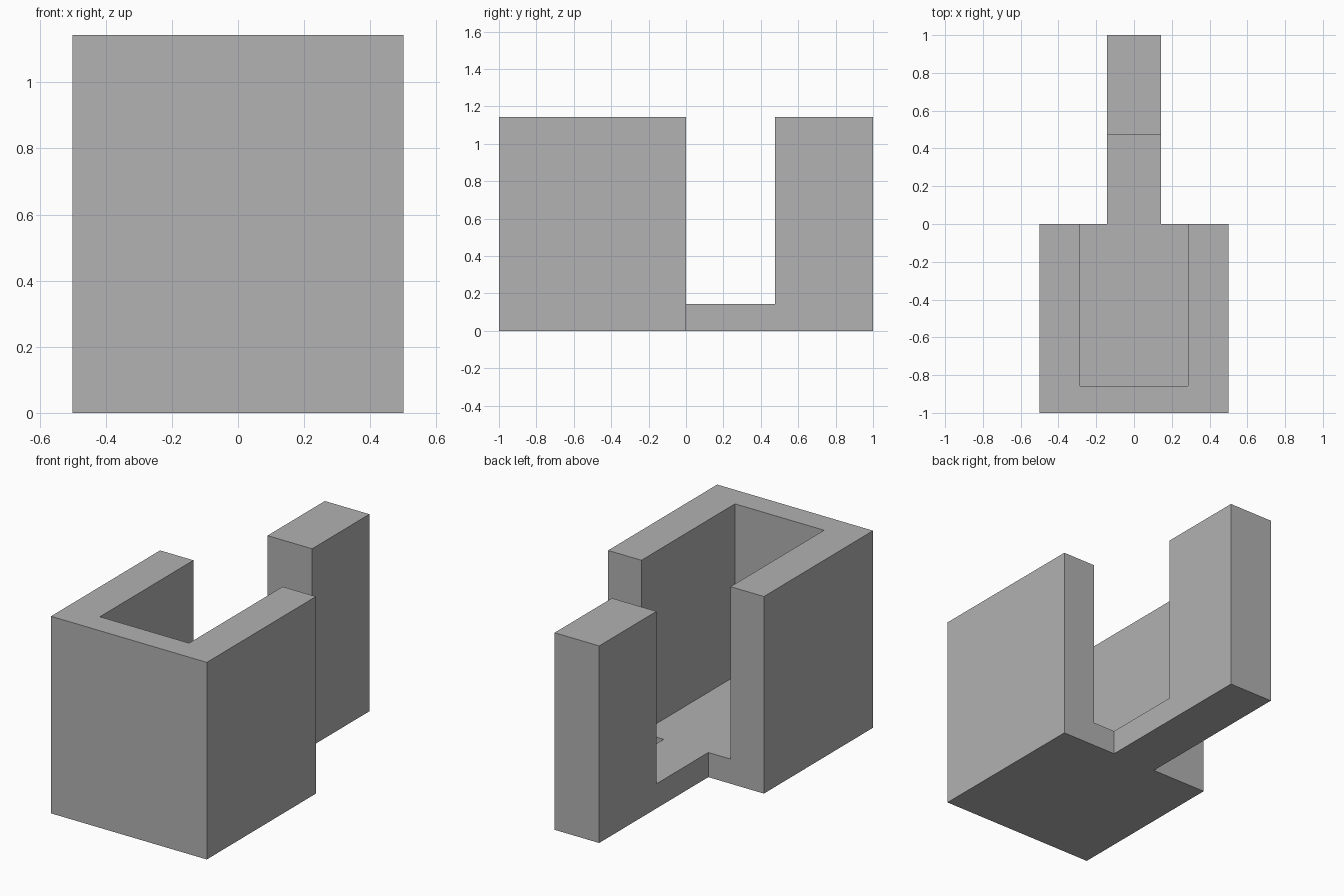
import bpy
import bmesh

cube = bpy.data.objects.get("Cube")
if cube:
    bpy.data.objects.remove(cube, do_unlink=True)

# Key dimensions
HALF, INNER, ARM = 0.5, 0.286, 0.143
FRONT, POCKET, POST, BACK = -1.0, -0.857, 0.475, 1.0
FLOOR, TOP = 0.143, 1.143

grey = bpy.data.materials.new("plain grey")
grey.use_nodes = True
colour = (0.445, 0.445, 0.445, 1)
grey.diffuse_color = colour
grey.node_tree.nodes["Principled BSDF"].inputs["Base Color"].default_value = colour

bm = bmesh.new()
corners = {}


def corner(x, y):
    if (x, y) not in corners:
        corners[x, y] = bm.verts.new((x, y, 0))
    return corners[x, y]


def plan_face(points):
    return bm.faces.new([corner(*p) for p in points])


def raise_faces(faces, height, keep):
    """Extrude plan faces upward and return the new top faces."""
    result = bmesh.ops.extrude_face_region(bm, geom=faces, use_keep_orig=keep)["geom"]
    moved = [g for g in result if isinstance(g, bmesh.types.BMVert)]
    bmesh.ops.translate(bm, verts=moved, vec=(0, 0, height))
    if not keep:
        old = [f for f in faces if f.is_valid]
        bmesh.ops.delete(bm, geom=old, context='FACES')
    return [g for g in result if isinstance(g, bmesh.types.BMFace)]


# Plan: U-shaped wall, pocket floor, connecting arm and rear post
wall = [(-HALF, FRONT), (HALF, FRONT), (HALF, 0), (INNER, 0),
        (INNER, POCKET), (-INNER, POCKET), (-INNER, 0), (-HALF, 0)]
floor = [(-INNER, POCKET), (INNER, POCKET), (INNER, 0),
         (ARM, 0), (-ARM, 0), (-INNER, 0)]
arm = [(-ARM, 0), (ARM, 0), (ARM, POST), (-ARM, POST)]
post = [(-ARM, POST), (ARM, POST), (ARM, BACK), (-ARM, BACK)]
plan = [plan_face(p) for p in (wall, floor, arm, post)]

# Base slab, then the tall wall and post on top of it
slab_tops = raise_faces(plan, FLOOR, True)
tall = [f for f in slab_tops
        if max(v.co.y for v in f.verts) > POST + 0.1
        or min(v.co.y for v in f.verts) < POCKET - 0.1]
raise_faces(tall, TOP - FLOOR, False)

# Merge flat neighbours and face everything outward
bmesh.ops.dissolve_limit(bm, angle_limit=0.01, verts=bm.verts[:], edges=bm.edges[:])
bmesh.ops.recalc_face_normals(bm, faces=bm.faces[:])

mesh = bpy.data.meshes.new("open_housing_with_post")
bm.to_mesh(mesh)
bm.free()
mesh.materials.append(grey)
housing = bpy.data.objects.new("open_housing_with_post", mesh)
bpy.context.collection.objects.link(housing)
